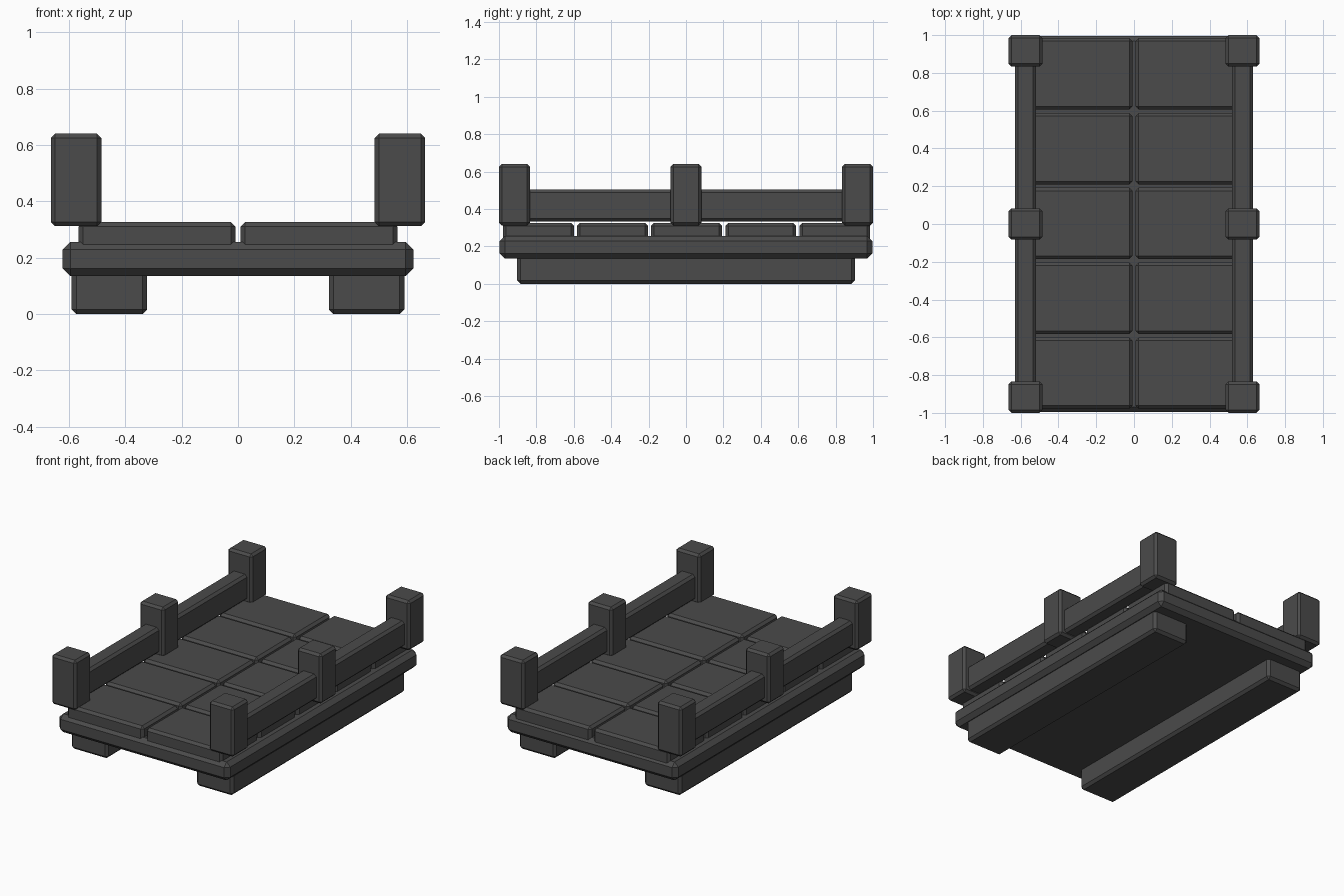
import bpy, bmesh

if "Cube" in bpy.data.objects:
    bpy.data.objects.remove(bpy.data.objects["Cube"])

# single dark grey material
grey = bpy.data.materials.new("dark grey")
grey.diffuse_color = (0.07, 0.07, 0.07, 1)
grey.use_nodes = True
grey.node_tree.nodes["Principled BSDF"].inputs["Base Color"].default_value = grey.diffuse_color


def block(name, x, y, z, bevel):
    """Chamfered box spanning the given (min, max) ranges."""
    bm = bmesh.new()
    bmesh.ops.create_cube(bm, size=1)
    for v in bm.verts:
        for i, (lo, hi) in enumerate((x, y, z)):
            v.co[i] = lo if v.co[i] < 0 else hi
    bmesh.ops.bevel(bm, geom=bm.edges[:], offset=bevel, offset_type='OFFSET',
                    segments=1, profile=0.5, affect='EDGES')
    bmesh.ops.recalc_face_normals(bm, faces=bm.faces[:])
    mesh = bpy.data.meshes.new(name)
    bm.to_mesh(mesh)
    bm.free()
    mesh.materials.append(grey)
    ob = bpy.data.objects.new(name, mesh)
    bpy.context.collection.objects.link(ob)
    return ob


def side_range(side, inner, outer):
    return tuple(sorted((side * inner, side * outer)))


# deck slab
block("deck_slab", (-0.622, 0.622), (-0.996, 0.996), (0.135, 0.256), 0.027)

for side, label in ((-1, "left"), (1, "right")):
    # support beam under the deck
    block(f"{label}_support_beam", side_range(side, 0.322, 0.59),
          (-0.903, 0.903), (0.003, 0.17), 0.017)
    bpy.data.objects[f"{label}_support_beam"].location.z = -0.003

    # five paving slabs
    for row in range(5):
        yc = (row - 2) * 0.396 + 0.003
        block(f"{label}_paving_slab_{row + 1}", side_range(side, 0.009, 0.566),
              (yc - 0.189, yc + 0.189), (0.225, 0.326), 0.016)

    # rail running through the posts
    block(f"{label}_rail", side_range(side, 0.518, 0.629),
          (-0.93, 0.93), (0.333, 0.503), 0.016)

    # three posts
    for i, yc in enumerate((-0.917, 0, 0.917)):
        block(f"{label}_post_{i + 1}", side_range(side, 0.485, 0.664),
              (yc - 0.083, yc + 0.083), (0.312, 0.64), 0.015)
